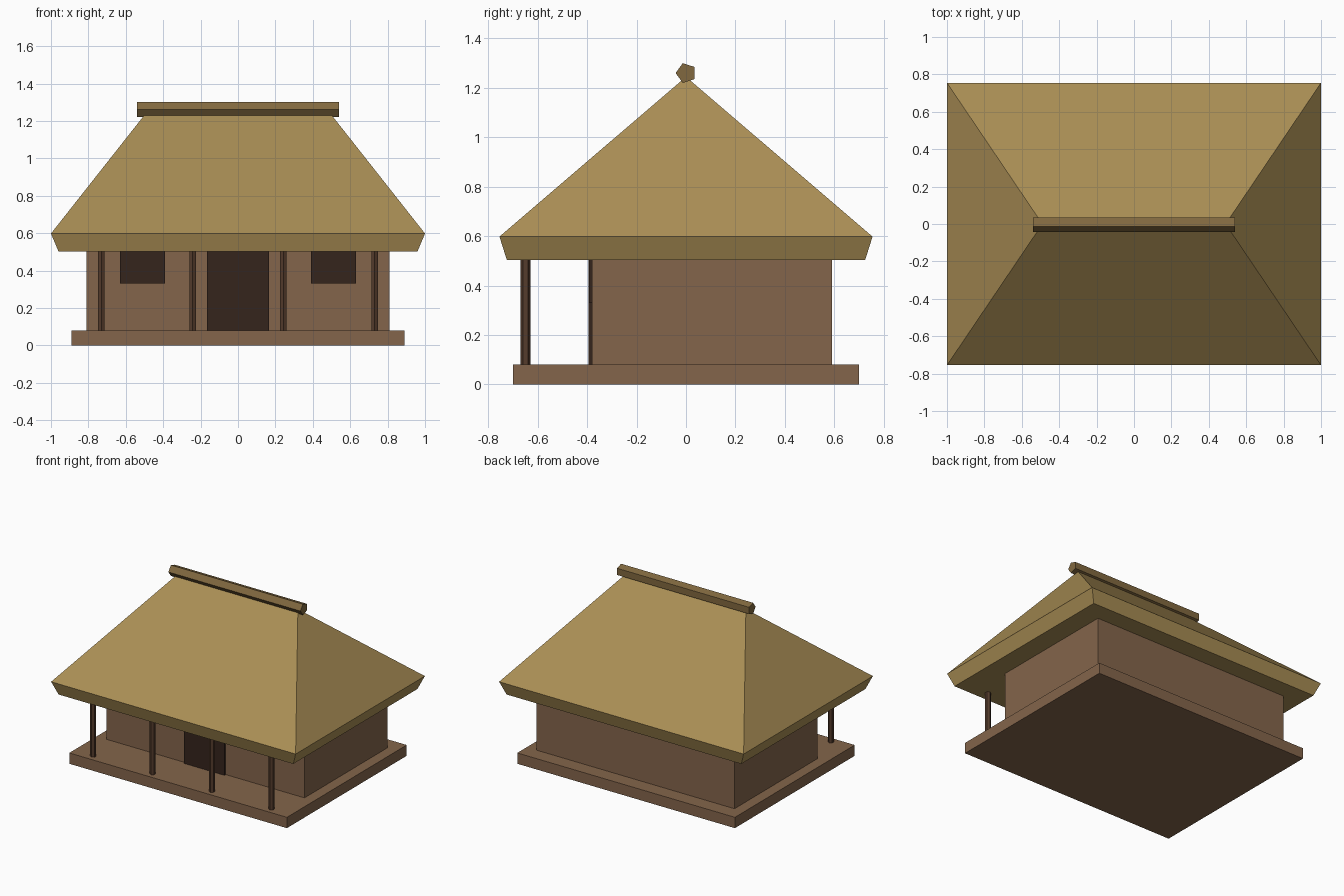
import bpy, bmesh
from math import pi
from mathutils import Matrix

if "Cube" in bpy.data.objects:
    bpy.data.objects.remove(bpy.data.objects["Cube"])


def material(name, rgb):
    m = bpy.data.materials.new(name)
    m.diffuse_color = (*rgb, 1)
    m.use_nodes = True
    m.node_tree.nodes["Principled BSDF"].inputs["Base Color"].default_value = m.diffuse_color
    return m


MUD = material("mud", (0.23, 0.13, 0.07))
THATCH = material("thatch", (0.40, 0.27, 0.09))
RIDGE = material("dark_thatch", (0.22, 0.14, 0.05))
WOOD = material("wood", (0.09, 0.045, 0.025))
DARK = material("dark_opening", (0.035, 0.018, 0.012))


def finish(name, bm, mat):
    bmesh.ops.recalc_face_normals(bm, faces=bm.faces)
    me = bpy.data.meshes.new(name)
    bm.to_mesh(me)
    bm.free()
    me.materials.append(mat)
    ob = bpy.data.objects.new(name, me)
    bpy.context.collection.objects.link(ob)
    return ob


def box(name, x, y, z, mat):
    bm = bmesh.new()
    size = [b - a for a, b in (x, y, z)]
    mid = [(a + b) / 2 for a, b in (x, y, z)]
    bmesh.ops.create_cube(bm, size=1, matrix=Matrix.Translation(mid) @ Matrix.Diagonal((*size, 1)))
    return finish(name, bm, mat)


def prism(name, sides, r, length, matrix, mat):
    bm = bmesh.new()
    bmesh.ops.create_cone(bm, cap_ends=True, segments=sides, radius1=r, radius2=r,
                          depth=length, matrix=matrix)
    return finish(name, bm, mat)


# Plinth and walls
box("plinth", (-0.89, 0.89), (-0.70, 0.70), (0, 0.08), MUD)
box("walls", (-0.81, 0.81), (-0.38, 0.59), (0.08, 0.51), MUD)

# Door and windows
box("door", (-0.165, 0.165), (-0.395, -0.375), (0.08, 0.51), DARK)
for side, cx in (("left", -0.51), ("right", 0.51)):
    box(side + "_window", (cx - 0.12, cx + 0.12), (-0.393, -0.375), (0.33, 0.51), DARK)

# Veranda posts
for i, x in enumerate((-0.73, -0.243, 0.243, 0.73)):
    prism(f"veranda_post_{i + 1}", 6, 0.02, 0.43,
          Matrix.Translation((x, -0.65, 0.295)), WOOD)

# Hipped thatch roof: stacked rectangles (half x, half y, z)
bm = bmesh.new()
rings = [[bm.verts.new((sx * hx, sy * hy, z)) for sx, sy in ((-1, -1), (1, -1), (1, 1), (-1, 1))]
         for hx, hy, z in ((0.96, 0.725, 0.503), (1.0, 0.755, 0.598), (0.50, 0.015, 1.232))]
for a, b in zip(rings, rings[1:]):
    for i in range(4):
        j = (i + 1) % 4
        bm.faces.new((a[i], a[j], b[j], b[i]))
bm.faces.new(rings[0])
bm.faces.new(rings[-1])
finish("thatch_roof", bm, THATCH)

# Five-sided ridge bundle, one corner facing the front
prism("ridge_bundle", 5, 0.042, 1.08,
      Matrix.Translation((0, 0, 1.26)) @ Matrix.Rotation(pi / 2, 4, 'Y') @ Matrix.Rotation(pi, 4, 'Z'),
      RIDGE)
